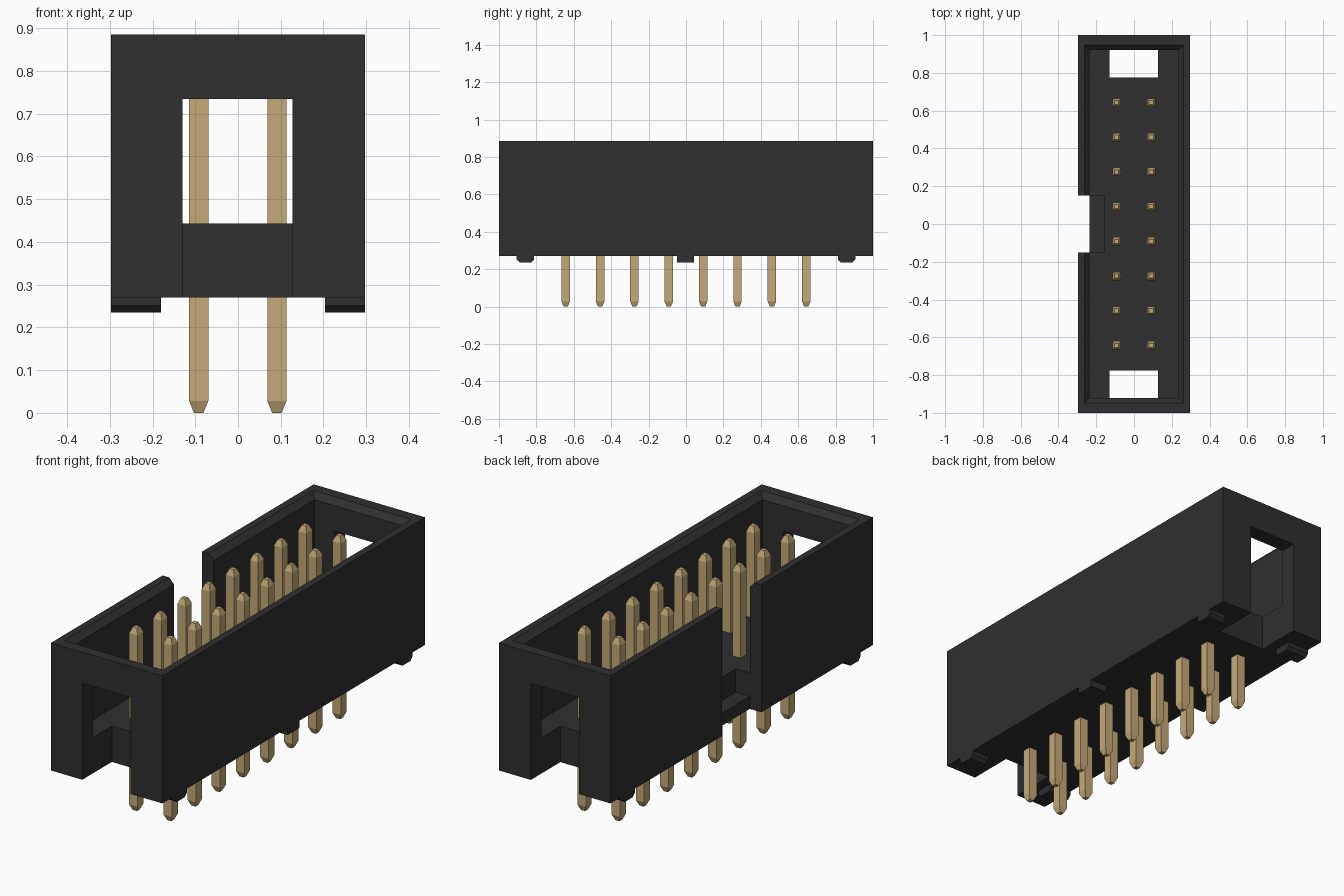
import bpy, bmesh
from mathutils import Vector

if "Cube" in bpy.data.objects:
    bpy.data.objects.remove(bpy.data.objects["Cube"], do_unlink=True)


def material(name, rgb):
    m = bpy.data.materials.new(name)
    m.use_nodes = True
    m.diffuse_color = (*rgb, 1)
    for n in m.node_tree.nodes:
        if n.type == 'BSDF_PRINCIPLED':
            n.inputs["Base Color"].default_value = (*rgb, 1)
    return m


BLACK = material("black plastic", (0.029, 0.029, 0.029))
GOLD = material("gold metal", (0.56, 0.40, 0.185))


def loft(name, rings, mat):
    """Closed solid through a stack of matching rings of points."""
    bm = bmesh.new()
    loops = [[bm.verts.new(p) for p in ring] for ring in rings]
    n = len(loops[0])
    bm.faces.new(loops[0])
    bm.faces.new(loops[-1])
    for a, b in zip(loops, loops[1:]):
        for i in range(n):
            j = (i + 1) % n
            bm.faces.new((a[i], a[j], b[j], b[i]))
    bmesh.ops.recalc_face_normals(bm, faces=bm.faces)
    me = bpy.data.meshes.new(name)
    bm.to_mesh(me)
    bm.free()
    me.materials.append(mat)
    ob = bpy.data.objects.new(name, me)
    bpy.context.collection.objects.link(ob)
    return ob


def rect(x0, x1, y0, y1, z):
    return [(x0, y0, z), (x1, y0, z), (x1, y1, z), (x0, y1, z)]


def box(name, x, y, z, mat=BLACK):
    return loft(name, [rect(*x, *y, h) for h in z], mat)


def cut(target, cutter):
    cutter.hide_render = True
    mod = target.modifiers.new("cut", 'BOOLEAN')
    mod.operation = 'DIFFERENCE'
    mod.solver = 'EXACT'
    mod.object = cutter
    bpy.context.view_layer.objects.active = target
    bpy.ops.object.modifier_apply(modifier=mod.name)
    bpy.data.objects.remove(cutter, do_unlink=True)


# Shroud: long open box with a thick floor
HX, BASE, TOP, FLOOR = 0.297, 0.27, 0.885, 0.443
IX, IY = 0.235, 0.92
shroud = box("shroud", (-HX, HX), (-1, 1), (BASE, TOP))

# Cavity with a narrow bevel around its mouth
bev = 0.027
cut(shroud, loft("cavity", [
    rect(-IX, IX, -IY, IY, FLOOR),
    rect(-IX, IX, -IY, IY, TOP - bev),
    rect(-IX - bev, IX + bev, -IY - bev, IY + bev, TOP),
    rect(-IX - bev, IX + bev, -IY - bev, IY + bev, TOP + 0.1)], BLACK))

# Open slot at each end, running under the end wall into the floor
for s in (-1, 1):
    ys = sorted((s * 0.775, s * 1.1))
    cut(shroud, box("end_slot", (-0.13, 0.127), ys, (0.1, 0.735)))

# Keying notch through one long wall, with a lowered ledge in the floor
cut(shroud, box("notch_ledge", (-0.5, -0.16), (-0.15, 0.15), (0.33, 1.2)))
cut(shroud, box("notch", (-0.5, -IX), (-0.15, 0.15), (0.1, 1.3)))


# Standoff feet under the long edges, with bevelled lower edges
def foot(name, x0, x1, y, chamfer):
    w, z0, z1 = 0.046, 0.235, BASE + 0.004
    prof = [(y - w, z1), (y - w, z0 + chamfer), (y - w + chamfer, z0),
            (y + w - chamfer, z0), (y + w, z0 + chamfer), (y + w, z1)]
    loft(name, [[(x, py, pz) for py, pz in prof] for x in (x0, x1)], BLACK)


for y, label in ((-0.859, "front"), (0.859, "back")):
    foot(label + "_right_foot", -HX, -0.18, y, 0.016)
    foot(label + "_left_foot", 0.203, HX, y, 0.016)
foot("middle_left_foot", 0.203, HX, -0.003, 0.003)

# Contact pins: square bars with tapered tips, two rows of eight
W, T, H = 0.0225, 0.011, 0.882
for row, x in (("right", -0.092), ("left", 0.091)):
    for i in range(8):
        y = -0.643 + i * 0.1837
        rings = [rect(x - r, x + r, y - r, y + r, z) for r, z in
                 ((T, 0), (W, 0.028), (W, H - 0.028), (T, H))]
        loft(f"{row}_pin_{i + 1}", rings, GOLD)
